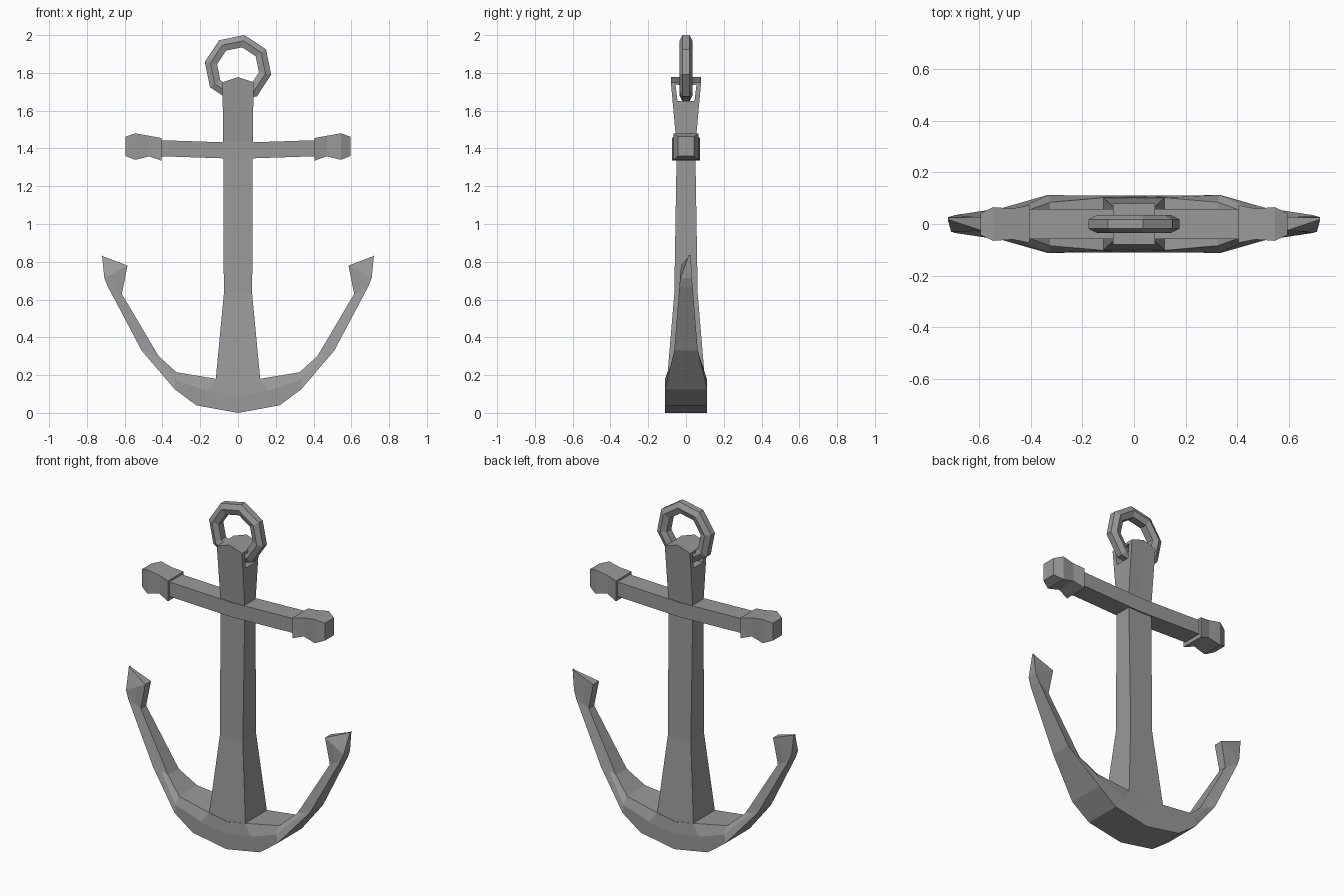
import bpy, bmesh, math

if "Cube" in bpy.data.objects:
    bpy.data.objects.remove(bpy.data.objects["Cube"])

iron = bpy.data.materials.new("dark_iron")
iron.diffuse_color = (0.32, 0.32, 0.32, 1)
iron.use_nodes = True
iron.node_tree.nodes["Principled BSDF"].inputs["Base Color"].default_value = iron.diffuse_color


def loft(name, sections, closed=False):
    """Skin a list of equal-length point rings; ends are capped unless closed."""
    bm = bmesh.new()
    rings = [[bm.verts.new(p) for p in s] for s in sections]
    pairs = list(zip(rings, rings[1:]))
    if closed:
        pairs.append((rings[-1], rings[0]))
    else:
        bm.faces.new(rings[0])
        bm.faces.new(rings[-1])
    for a, b in pairs:
        n = len(a)
        for i in range(n):
            j = (i + 1) % n
            bm.faces.new((a[i], a[j], b[j], b[i]))
    bmesh.ops.remove_doubles(bm, verts=bm.verts, dist=0.0005)
    bmesh.ops.recalc_face_normals(bm, faces=bm.faces)
    mesh = bpy.data.meshes.new(name)
    bm.to_mesh(mesh)
    bm.free()
    mesh.materials.append(iron)
    obj = bpy.data.objects.new(name, mesh)
    bpy.context.collection.objects.link(obj)
    return obj


# Shank: tapering bar with a peaked top; (z, half width, half depth, peak)
shank_rows = [(0.145, 0.121, 0.103, 0), (0.63, 0.075, 0.062, 0),
              (1.35, 0.078, 0.05, 0), (1.44, 0.079, 0.052, 0), (1.75, 0.082, 0.08, 0.028)]
shank = loft("shank", [
    [(-w, -d, z), (0, -d, z + p), (w, -d, z), (w, d, z), (0, d, z + p), (-w, d, z)]
    for z, w, d, p in shank_rows])

# Eye through the top of the shank for the ring
eye = loft("eye_cutter", [
    [(x, -0.045, 1.65), (x, 0.045, 1.65), (x, 0.055, 1.735), (x, -0.055, 1.735)]
    for x in (-0.3, 0.3)])
eye.hide_render = True
cut = shank.modifiers.new("eye", 'BOOLEAN')
cut.operation = 'DIFFERENCE'
cut.solver = 'EXACT'
cut.object = eye
bpy.context.view_layer.objects.active = shank
bpy.ops.object.modifier_apply(modifier="eye")
bpy.data.objects.remove(eye)

# Arms and flukes: (outer x, outer z, inner x, inner z, half depth, inner taper)
half = [(0.22, 0.04, 0.115, 0.18, 0.11, 0.93), (0.335, 0.125, 0.325, 0.215, 0.112, 0.75),
        (0.51, 0.33, 0.42, 0.30, 0.062, 0.8), (0.69, 0.67, 0.615, 0.63, 0.035, 0.7),
        (0.708, 0.715, 0.585, 0.78, 0.03, 0.9), (0.72, 0.835, 0.712, 0.828, 0.006, 0.8)]


def arm_section(s, row):
    ox, oz, ix, iz, d, t = row
    mx, mz = ox + (ix - ox) * 0.55, oz + (iz - oz) * 0.55
    m = d * (0.4 + 0.6 * t) if oz > 0.3 else d
    y = 0.02 if oz > 0.8 else 0
    return [(s * ox, y - d, oz), (s * mx, y - m, mz), (s * ix, y - d * t, iz),
            (s * ix, y + d * t, iz), (s * mx, y + m, mz), (s * ox, y + d, oz)]


arm_sections = [arm_section(-1, r) for r in reversed(half)]
arm_sections.append(arm_section(1, (0, 0, 0, 0.16, 0.11, 0.95)))
arm_sections += [arm_section(1, r) for r in half]
loft("arms", arm_sections)


# Stock: square cross bar
def box_section(x, lo, hi, d):
    return [(x, -d, lo), (x, d, lo), (x, d, hi), (x, -d, hi)]


loft("stock", [box_section(x, lo, hi, 0.058) for x, lo, hi in
               [(-0.45, 1.36, 1.445), (0, 1.345, 1.43), (0.45, 1.36, 1.445)]])

# Faceted knobs at both stock ends
for s, side in ((-1, "left"), (1, "right")):
    loft("stock_knob_" + side, [box_section(s * x, lo, hi, d) for x, lo, hi, d in
         [(0.405, 1.335, 1.455, 0.073), (0.47, 1.358, 1.467, 0.06),
          (0.545, 1.34, 1.48, 0.065), (0.595, 1.36, 1.462, 0.042)]])

# Ring: octagon with a six-sided section
ring_profile = [(0.179, -0.018), (0.179, 0.018), (0.148, 0.034),
                (0.113, 0.022), (0.113, -0.022), (0.148, -0.034)]
loft("ring", [[(r * math.cos(a), y, 1.8245 + r * math.sin(a)) for r, y in ring_profile]
              for a in [math.radians(-11 + 45 * i) for i in range(8)]], closed=True)
